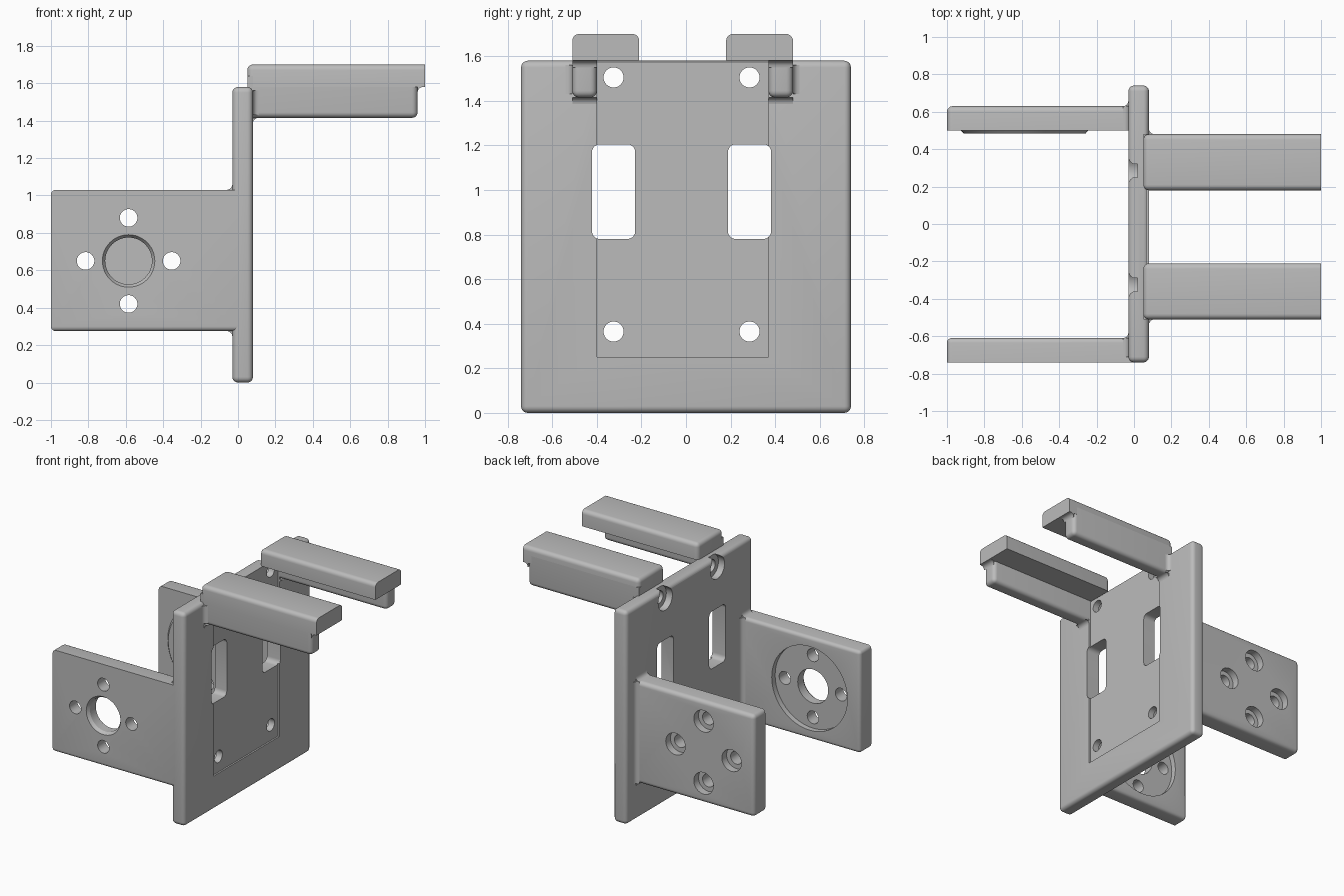
import bpy, bmesh, math
from mathutils import Vector, Matrix

if "Cube" in bpy.data.objects:
    bpy.data.objects.remove(bpy.data.objects["Cube"], do_unlink=True)

gray = bpy.data.materials.new("plain gray")
gray.use_nodes = True
GRAY = (0.5, 0.5, 0.5, 1)
gray.diffuse_color = GRAY
gray.node_tree.nodes["Principled BSDF"].inputs["Base Color"].default_value = GRAY
R = 0.03  # common edge radius


def finish(name, bm):
    bmesh.ops.recalc_face_normals(bm, faces=bm.faces[:])
    mesh = bpy.data.meshes.new(name)
    bm.to_mesh(mesh)
    bm.free()
    mesh.materials.append(gray)
    obj = bpy.data.objects.new(name, mesh)
    bpy.context.collection.objects.link(obj)
    return obj


def box(name, lo, hi, rounded=None, r=R):
    """Box whose edges are rounded where rounded(midpoint, direction) holds."""
    lo, hi = Vector(lo), Vector(hi)
    bm = bmesh.new()
    bmesh.ops.create_cube(bm, size=1)
    for v in bm.verts:
        v.co = (lo + hi) / 2 + v.co * (hi - lo)
    if rounded:
        edges = [e for e in bm.edges if rounded((e.verts[0].co + e.verts[1].co) / 2,
                                                e.verts[0].co - e.verts[1].co)]
        bmesh.ops.bevel(bm, geom=edges, offset=r, segments=5, profile=0.5, affect='EDGES')
    return finish(name, bm)


def cylinder(name, start, end, r1, r2=None):
    start, end = Vector(start), Vector(end)
    d = end - start
    turn = d.to_track_quat('Z', 'Y').to_matrix().to_4x4()
    bm = bmesh.new()
    bmesh.ops.create_cone(bm, cap_ends=True, segments=48, radius1=r1, radius2=r2 or r1,
                          depth=d.length, matrix=Matrix.Translation((start + end) / 2) @ turn)
    return finish(name, bm)


def fillet(name, corner, a, b, run, r=R):
    """Concave strip filling the corner between directions a and b."""
    corner, a, b = Vector(corner), Vector(a), Vector(b)
    bm = bmesh.new()
    pts = [corner]
    for i in range(6):
        t = math.pi / 2 * i / 5
        pts.append(corner + r * (a * (1 - math.cos(t)) + b * (1 - math.sin(t))))
    face = bm.faces.new([bm.verts.new(p) for p in pts])
    out = bmesh.ops.extrude_face_region(bm, geom=[face])
    moved = [g for g in out["geom"] if isinstance(g, bmesh.types.BMVert)]
    bmesh.ops.translate(bm, verts=moved, vec=Vector(run))
    return finish(name, bm)


def cut(obj, cutters):
    bpy.context.view_layer.objects.active = obj
    for c in cutters:
        m = obj.modifiers.new("cut", 'BOOLEAN')
        m.operation, m.solver, m.object = 'DIFFERENCE', 'EXACT', c
        bpy.ops.object.modifier_apply(modifier=m.name)
        bpy.data.objects.remove(c, do_unlink=True)


parts = []

# Upright plate with a shallow pocket, two windows and four screw holes
X0, X1, TOP = -0.03, 0.08, 1.58
plate = box("upright_plate", (X0, -0.74, 0), (X1, 0.74, TOP), lambda m, d: True)
cutters = [box("pocket", (X1 - 0.012, -0.4, 0.25), (0.2, 0.37, 1.7))]
for y in (-0.325, 0.285):
    cutters.append(box("window", (-0.2, y - 0.097, 0.78), (0.2, y + 0.097, 1.205),
                       lambda m, d: abs(d.x) > 0.1, 0.035))
    for z in (0.365, 1.505):
        cutters.append(cylinder("hole", (-0.2, y, z), (0.2, y, z), 0.045))
        cutters.append(cylinder("counterbore", (-0.2, y, z), (0.02, y, z), 0.083))
cut(plate, cutters)
parts.append(plate)

# Side arms
Z0, Z1, CX, CZ, SPREAD = 0.275, 1.03, -0.585, 0.65, 0.23
bolts = [(CX + SPREAD * dx, CZ + SPREAD * dz) for dx, dz in ((1, 0), (-1, 0), (0, 1), (0, -1))]

# Front arm: centre bore with flared mouth and round seat on the inner face
front = box("front_arm", (-1, -0.74, Z0), (0, -0.61, Z1),
            lambda m, d: m.x < -0.1 and not (m.y < -0.7 and m.z > 0.5), 0.025)
cutters = [cylinder("seat", (CX, -0.65, CZ), (CX, -0.4, CZ), 0.31),
           cylinder("bore", (CX, -0.9, CZ), (CX, -0.4, CZ), 0.125),
           cylinder("mouth", (CX, -0.75, CZ), (CX, -0.71, CZ), 0.147, 0.12)]
cutters += [cylinder("hole", (x, -0.9, z), (x, -0.4, z), 0.047) for x, z in bolts]
cut(front, cutters)

# Back arm: raised disc inside, counterbored holes outside
back = box("back_arm", (-1, 0.5, Z0), (0, 0.63, Z1),
           lambda m, d: m.x < -0.1 and m.y > 0.51)
disc = cylinder("raised_disc", (CX, 0.51, CZ), (CX, 0.483, CZ), 0.35, 0.325)
cut(disc, [cylinder("hole", (x, 0.3, z), (x, 0.8, z), 0.047) for x, z in bolts])
cut(back, [cylinder("hole", (x, 0.3, z), (x, 0.8, z), 0.047) for x, z in bolts]
    + [cylinder("counterbore", (x, 0.575, z), (x, 0.8, z), 0.08) for x, z in bolts])
parts += [front, back, disc]

# Fillets where the arms meet the plate
for name, y0, y1, side in (("front", -0.71, -0.61, -0.61), ("back", 0.5, 0.63, 0.63)):
    parts.append(fillet(name + "_side_fillet", (X0, side, Z0), (-1, 0, 0), (0, 1, 0), (0, 0, Z1 - Z0)))
    for z, dz in ((Z0, -1), (Z1, 1)):
        parts.append(fillet(name + "_edge_fillet", (X0, y0, z), (-1, 0, 0), (0, 0, dz), (0, y1 - y0, 0)))

# Two L-shaped grips: a top slab and an outer leg each
for name, inner, outer in (("front", -0.21, -0.51), ("back", 0.18, 0.48)):
    s = 1 if outer > 0 else -1
    leg_in = outer - s * 0.11
    ys, yl = sorted((inner, outer)), sorted((leg_in, outer))
    parts.append(box(name + "_grip_slab", (0.05, ys[0], 1.58), (1, ys[1], 1.7),
                     lambda m, d: m.x < 0.95 and not (m.z < 1.6 and abs(m.y - outer) > 0.01)
                     and not (m.z < 1.6 and abs(d.x) > 0.5)))
    parts.append(box(name + "_grip_leg", (0.05, yl[0], 1.415), (0.96, yl[1], 1.64),
                     lambda m, d: m.x > 0.1 and m.z < 1.6))
    parts.append(fillet(name + "_grip_end_fillet", (0.96, yl[0], 1.58), (1, 0, 0), (0, 0, -1),
                        (0, yl[1] - yl[0], 0)))
    parts.append(fillet(name + "_grip_side_fillet", (X1, outer, 1.43), (1, 0, 0), (0, s, 0),
                        (0, 0, 0.13)))
    parts.append(fillet(name + "_grip_under_fillet", (X1, yl[0], 1.415), (1, 0, 0), (0, 0, -1),
                        (0, yl[1] - yl[0], 0)))

# Smooth rounded edges, crisp corners
bpy.ops.object.select_all(action='DESELECT')
for p in parts:
    p.select_set(True)
bpy.context.view_layer.objects.active = plate
bpy.ops.object.shade_smooth_by_angle(angle=math.radians(30))
